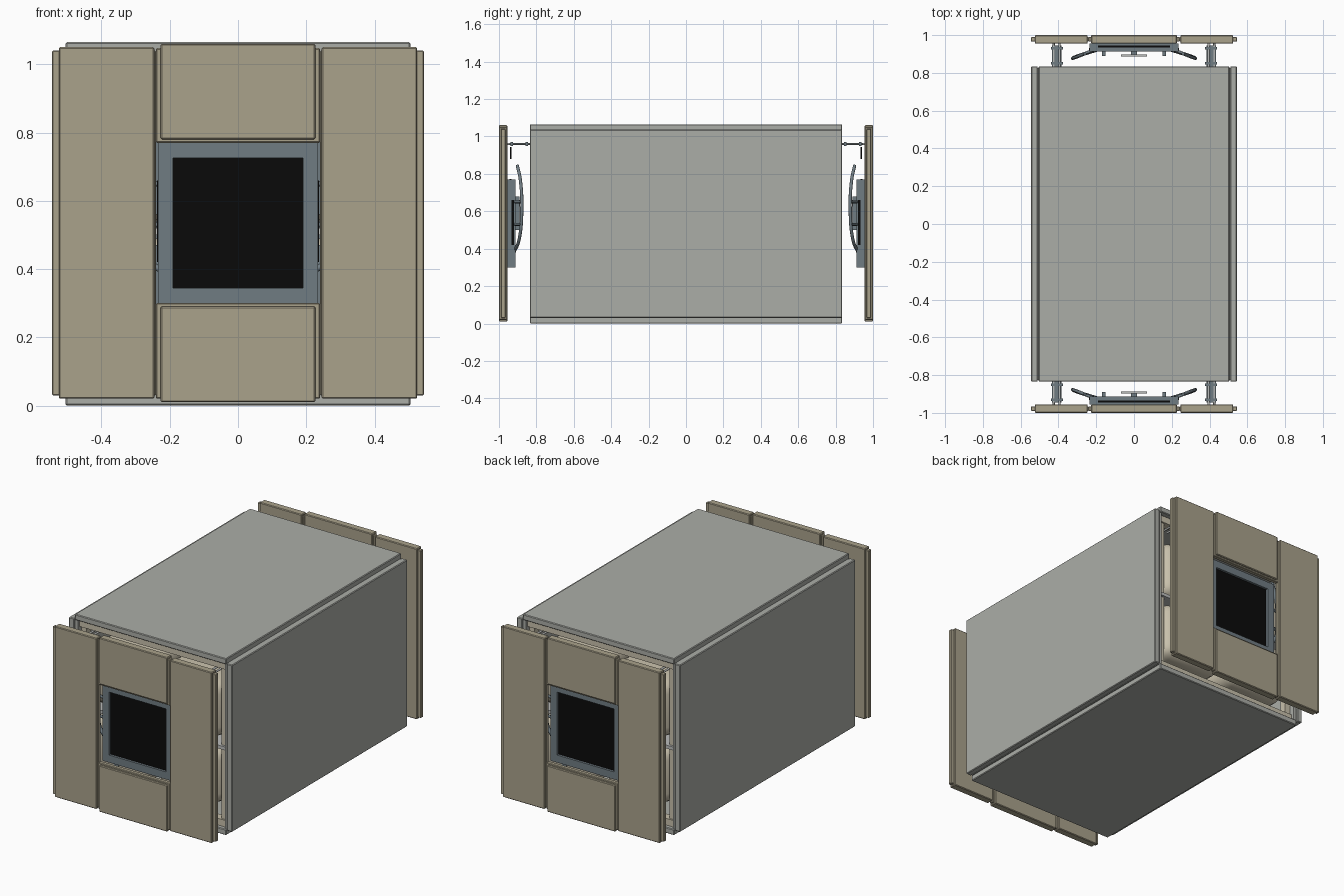
import bpy, bmesh
from mathutils import Vector, Matrix

cube = bpy.data.objects.get("Cube")
if cube:
    bpy.data.objects.remove(cube, do_unlink=True)


def material(name, rgb):
    m = bpy.data.materials.new(name)
    m.use_nodes = True
    m.diffuse_color = (*rgb, 1)
    m.node_tree.nodes["Principled BSDF"].inputs["Base Color"].default_value = (*rgb, 1)
    return m


GREY = material("shell grey", (0.41, 0.42, 0.39))
TAN = material("panel tan", (0.40, 0.36, 0.26))
SLATE = material("slate blue", (0.16, 0.20, 0.225))
BLACK = material("screen black", (0.003, 0.003, 0.003))
CREAM = material("bag cream", (0.58, 0.53, 0.41))
STEEL = material("light steel", (0.50, 0.51, 0.50))


def finish(name, bm, mat):
    me = bpy.data.meshes.new(name)
    bm.to_mesh(me)
    bm.free()
    ob = bpy.data.objects.new(name, me)
    bpy.context.collection.objects.link(ob)
    me.materials.append(mat)
    return ob


def box(name, x, y, z, mat, bevel=0, segments=1):
    """Box from (min, max) ranges."""
    bm = bmesh.new()
    lo, hi = zip(*(sorted(r) for r in (x, y, z)))
    lo, hi = Vector(lo), Vector(hi)
    bmesh.ops.create_cube(bm, size=1, matrix=Matrix.Translation((lo + hi) / 2)
                          @ Matrix.Diagonal((*(hi - lo), 1)))
    if bevel:
        bmesh.ops.bevel(bm, geom=bm.edges[:], offset=bevel, segments=segments,
                        profile=0.5, affect='EDGES')
    ob = finish(name, bm, mat)
    if segments > 1:
        for p in ob.data.polygons:
            p.use_smooth = True
    return ob


def tube(name, points, radius, mat):
    """Smooth round bar through the points."""
    cu = bpy.data.curves.new(name, 'CURVE')
    cu.dimensions = '3D'
    cu.bevel_depth = radius
    cu.bevel_resolution = 2
    cu.resolution_u = 6
    cu.use_fill_caps = True
    sp = cu.splines.new('BEZIER')
    sp.bezier_points.add(len(points) - 1)
    for b, p in zip(sp.bezier_points, points):
        b.co = p
        b.handle_left_type = b.handle_right_type = 'AUTO'
    ob = bpy.data.objects.new(name, cu)
    bpy.context.collection.objects.link(ob)
    cu.materials.append(mat)
    return ob


# Outer shell: four slabs, stepped at the corners
END = 0.835
box("top_shell", (-0.505, 0.505), (-END, END), (1.03, 1.065), GREY, 0.004)
box("bottom_shell", (-0.505, 0.505), (-END, END), (0, 0.035), GREY, 0.004)
for side, s in (("left", 1), ("right", -1)):
    box(side + "_shell", (s * 0.51, s * 0.545), (-END, END), (0.03, 1.037), GREY, 0.004)
    # Inner liner closes the corner steps
    box(side + "_liner", (s * 0.49, s * 0.512), (-0.825, 0.825), (0.03, 1.035), GREY)


def build_end(end, e):
    """One end of the case; e is the sign of its y direction."""
    def n(part):
        return end + "_" + part

    # Inner rack behind the opening
    for z, label in ((0.05, "lower"), (1.0, "upper")):
        box(n(label + "_rail"), (-0.49, 0.49), (e * 0.76, e * 0.81), (z - 0.015, z + 0.025), CREAM)
    box(n("shelf"), (-0.49, 0.49), (e * 0.3, e * 0.815), (0.50, 0.52), STEEL)
    box(n("inner_back"), (-0.49, 0.49), (e * 0.28, e * 0.3), (0.035, 1.03), SLATE)
    for s in (-1, 1):
        box(n("rack_post"), (s * 0.45, s * 0.485), (e * 0.76, e * 0.8), (0.035, 1.03), CREAM)
        for z in (0.14, 0.54):
            # Soft cargo bags with a strap
            box(n("cargo_bag"), (s * 0.02, s * 0.45), (e * 0.4, e * 0.82),
                (z, z + 0.35), CREAM, 0.075, 4)
            box(n("bag_strap"), (s * 0.22, s * 0.25), (e * 0.8, e * 0.825),
                (z + 0.02, z + 0.33), SLATE)

        # Twin support rods, cross plate and latch tab
        for x in (0.395, 0.425):
            tube(n("support_rod"), [(s * x, e * 0.76, 0.96), (s * x, e * 0.955, 0.96)], 0.006, STEEL)
        box(n("rod_plate"), (s * 0.385, s * 0.435), (e * 0.83, e * 0.945), (0.957, 0.963), SLATE)
        box(n("latch_tab"), (s * 0.385, s * 0.435), (e * 0.932, e * 0.94), (0.88, 0.945), BLACK)
        for y in (0.845, 0.925):
            box(n("rod_clip"), (s * 0.375, s * 0.44), (e * y, e * (y + 0.012)), (0.95, 0.97), SLATE)

        # Side door leaf: thick slab with a stepped lip
        box(n("side_panel"), (s * 0.245, s * 0.525), (e * 0.955, e), (0.02, 1.05), TAN, 0.004)
        box(n("side_panel_lip"), (s * 0.24, s * 0.545), (e * 0.965, e * 0.99), (0.03, 1.04), TAN, 0.003)

        # Bowed handle at the back of the window frame
        tube(n("bow_handle"), [(s * 0.2, e * 0.92, 0.38), (s * 0.29, e * 0.892, 0.45),
                               (s * 0.325, e * 0.878, 0.6), (s * 0.3, e * 0.886, 0.77),
                               (s * 0.26, e * 0.902, 0.845)], 0.009, SLATE)
        for z in (0.53, 0.65):
            tube(n("handle_arm"), [(s * 0.2, e * 0.925, z), (s * 0.325, e * 0.88, z)], 0.008, SLATE)
        box(n("handle_post"), (s * 0.15, s * 0.17), (e * 0.89, e * 0.93), (0.5, 0.68), SLATE)

        # Window frame uprights and their dark slots
        box(n("frame_upright"), (s * 0.19, s * 0.235), (e * 0.912, e * 0.956), (0.3, 0.77), SLATE)
        box(n("side_slot"), (s * 0.235, s * 0.238), (e * 0.92, e * 0.932), (0.42, 0.66), BLACK)

    # Centre door leaf above and below the window
    for label, lo, hi, lip_lo, lip_hi in (("lower", 0.01, 0.29, 0.02, 0.3),
                                          ("upper", 0.78, 1.06, 0.77, 1.047)):
        box(n(label + "_panel"), (-0.227, 0.227), (e * 0.955, e), (lo, hi), TAN, 0.004)
        box(n(label + "_panel_lip"), (-0.24, 0.24), (e * 0.965, e * 0.99), (lip_lo, lip_hi), TAN, 0.003)

    # Window frame, recessed screen and back grip
    for label, z in (("lower", (0.3, 0.345)), ("upper", (0.725, 0.77))):
        box(n(label + "_frame_bar"), (-0.235, 0.235), (e * 0.912, e * 0.956), z, SLATE)
    box(n("top_slot"), (-0.19, 0.19), (e * 0.934, e * 0.944), (0.77, 0.773), BLACK)
    box(n("screen"), (-0.192, 0.192), (e * 0.915, e * 0.942), (0.343, 0.727), BLACK)
    box(n("back_grip"), (-0.07, 0.07), (e * 0.888, e * 0.898), (0.52, 0.66), STEEL)
    box(n("grip_stem"), (-0.015, 0.015), (e * 0.89, e * 0.92), (0.57, 0.61), SLATE)


for end_name, sign in (("front", -1), ("back", 1)):
    build_end(end_name, sign)
